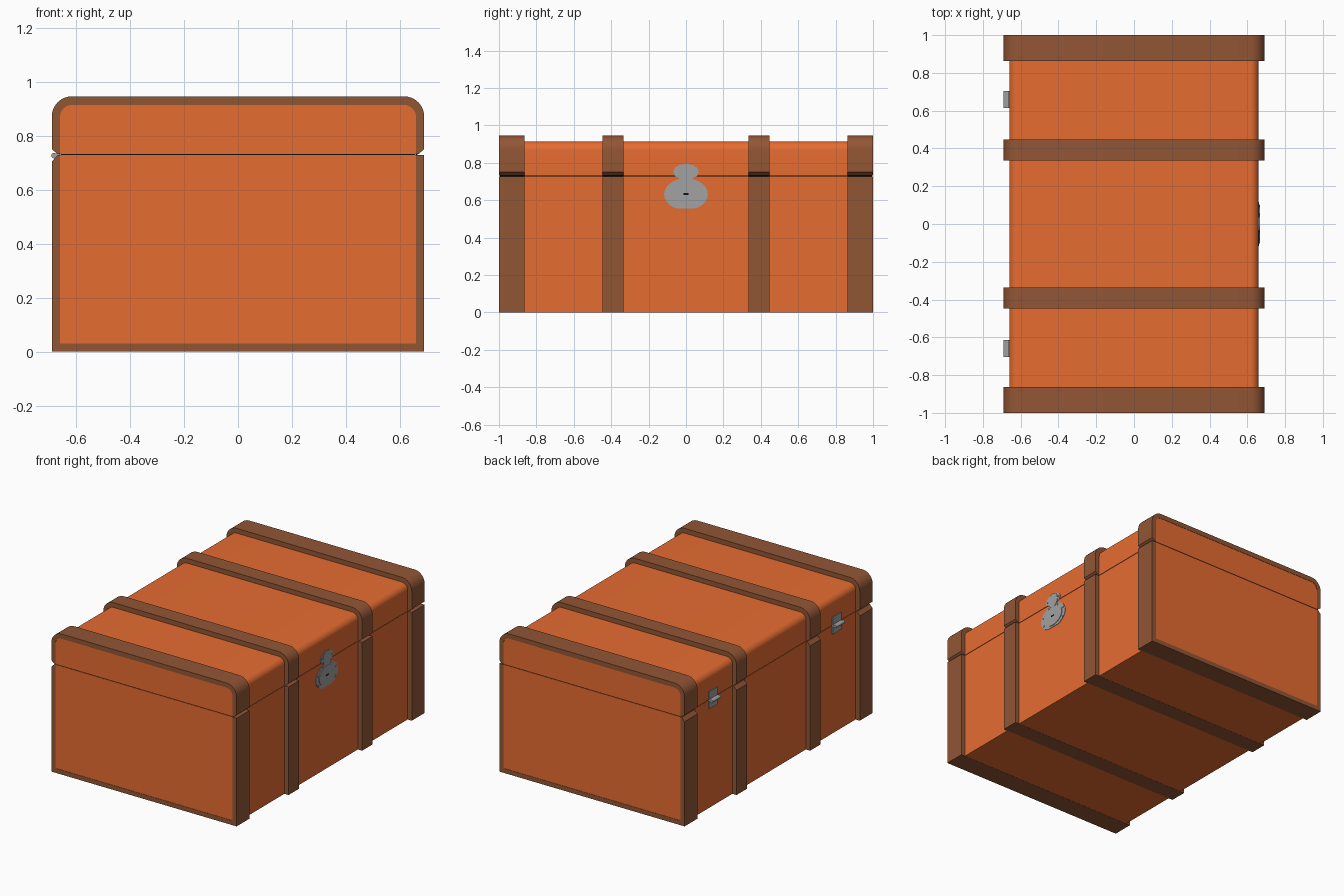
import bpy, bmesh, math
from mathutils import Matrix

cube = bpy.data.objects.get("Cube")
if cube:
    bpy.data.objects.remove(cube, do_unlink=True)


def material(name, rgb):
    m = bpy.data.materials.new(name)
    m.use_nodes = True
    m.diffuse_color = (*rgb, 1)
    m.node_tree.nodes["Principled BSDF"].inputs["Base Color"].default_value = (*rgb, 1)
    return m


LEATHER = material("orange leather", (0.79, 0.15, 0.031))
STRAP = material("brown strap", (0.285, 0.093, 0.036))
METAL = material("grey metal", (0.36, 0.36, 0.36))
DARK = material("black gap", (0.004, 0.004, 0.004))

W, TOP, RIM, SEAM = 0.66, 0.914, 0.03, 0.73   # case half width, lid top, end frame, seam
T = 0.03                                      # strap thickness
END = 0.998                                   # case half length
GAP = 0.0018                                  # half of the seam opening


def prism(name, outline, start, end, mat, axis="y"):
    """Extrude a closed outline along y (points are x, z) or x (points are y, z)."""
    place = (lambda p, d: (p[0], d, p[1])) if axis == "y" else (lambda p, d: (d, p[0], p[1]))
    bm = bmesh.new()
    a = [bm.verts.new(place(p, start)) for p in outline]
    b = [bm.verts.new(place(p, end)) for p in outline]
    bm.faces.new(a)
    bm.faces.new(b[::-1])
    n = len(a)
    for i in range(n):
        j = (i + 1) % n
        bm.faces.new((a[i], b[i], b[j], a[j]))
    bmesh.ops.recalc_face_normals(bm, faces=bm.faces)
    return finish(name, bm, mat)


def finish(name, bm, mat):
    mesh = bpy.data.meshes.new(name)
    bm.to_mesh(mesh)
    bm.free()
    mesh.materials.append(mat)
    ob = bpy.data.objects.new(name, mesh)
    bpy.context.collection.objects.link(ob)
    bpy.ops.object.select_all(action="DESELECT")
    ob.select_set(True)
    bpy.context.view_layer.objects.active = ob
    bpy.ops.object.shade_smooth_by_angle(angle=math.radians(35))
    return ob


def box(name, lo, hi, mat):
    corners = [(lo[0], lo[2]), (hi[0], lo[2]), (hi[0], hi[2]), (lo[0], hi[2])]
    return prism(name, corners, lo[1], hi[1], mat)


def rod(name, center, radius, length, axis, mat, sides=12):
    bm = bmesh.new()
    turn = Matrix.Rotation(math.pi / 2, 4, "Y" if axis == "x" else "X")
    bmesh.ops.create_cone(bm, cap_ends=True, segments=sides, radius1=radius, radius2=radius,
                          depth=length, matrix=Matrix.Translation(center) @ turn)
    return finish(name, bm, mat)


def arch(half, top, radius, steps=8):
    """Rounded upper corners, running from +x over to -x."""
    right = []
    for i in range(steps + 1):
        t = math.pi / 2 * i / steps
        right.append((half - radius + radius * math.cos(t), top - radius + radius * math.sin(t)))
    return right + [(-x, z) for x, z in reversed(right)]


def oval(ry, rz, cz, floor, sides=32):
    pts = []
    for i in range(sides):
        t = math.tau * i / sides
        pts.append((ry * math.cos(t), max(floor, cz + rz * math.sin(t))))
    return pts


# Case: lower box, floor level with the straps, rounded lid and the dark seam
box("case_base", (-W, -END, RIM), (W, END, SEAM - GAP), LEATHER)
box("case_floor", (-W, -0.9, 0.001), (W, 0.9, RIM), LEATHER)
lid = [(W, SEAM + GAP)] + arch(W, TOP, 0.045) + [(-W, SEAM + GAP)]
prism("case_lid", lid, -END, END, LEATHER)
inset = 0.003
box("seam_core", (inset - W, inset - END, SEAM - 0.02), (W - inset, END - inset, SEAM + 0.02), DARK)

# Straps: a lid hoop and a base hoop for each, notched at the seam
outer, notch = W + T, W + 0.008
lid_hoop = ([(W, SEAM + GAP), (notch, SEAM + GAP), (outer, SEAM + 0.02)]
            + arch(outer, TOP + T + 0.002, 0.075)
            + [(-outer, SEAM + 0.02), (-notch, SEAM + GAP), (-W, SEAM + GAP)]
            + arch(W, TOP, 0.045)[::-1])
base_hoop = [(outer, SEAM - GAP), (outer, 0), (-outer, 0), (-outer, SEAM - 0.025),
             (-notch, SEAM - GAP), (-W, SEAM - GAP), (-W, RIM), (W, RIM), (W, SEAM - GAP)]
for side, s in (("front", -1), ("back", 1)):
    for kind, near, far in (("end", 0.863, 1.0), ("middle", 0.335, 0.447)):
        prism(f"{side}_{kind}_strap_lid", lid_hoop, s * near, s * far, STRAP)
        prism(f"{side}_{kind}_strap_base", base_hoop, s * near, s * far, STRAP)

# Lock: base plate, raised centre, hasp with neck, keyhole and rivets
prism("lock_plate", oval(0.117, 0.085, 0.632, 0.556), W, W + 0.003, METAL, "x")
prism("lock_centre", oval(0.088, 0.066, 0.632, 0.565), W, W + 0.007, METAL, "x")
prism("hasp_plate", oval(0.068, 0.042, 0.752, 0.725), W, W + 0.003, METAL, "x")
prism("hasp_neck", oval(0.045, 0.05, 0.745, 0.68), W, W + 0.006, METAL, "x")
box("keyhole", (W, -0.014, 0.629), (W + 0.008, 0.014, 0.638), DARK)
for i in range(6):
    t = math.radians(-30 + 48 * i)
    rod("lock_rivet", (W + 0.004, 0.102 * math.cos(t), 0.632 + 0.075 * math.sin(t)),
        0.006, 0.005, "x", METAL, 8)
for y, z in ((-0.052, 0.752), (0, 0.782), (0.052, 0.752)):
    rod("hasp_rivet", (W + 0.004, y, z), 0.005, 0.005, "x", METAL, 8)

# Hinges: two leaves, a folded flange and a barrel
for side, y in (("front", -0.658), ("back", 0.658)):
    h = 0.045
    box(f"{side}_hinge_lid_leaf", (-W - 0.005, y - h, SEAM + GAP), (-W, y + h, SEAM + 0.055), METAL)
    box(f"{side}_hinge_base_leaf", (-W - 0.005, y - h, SEAM - 0.06), (-W, y + h, SEAM - GAP), METAL)
    box(f"{side}_hinge_flange", (-W - 0.024, y - h, SEAM - 0.009), (-W, y + h, SEAM + 0.004), METAL)
    rod(f"{side}_hinge_barrel", (-W - 0.022, y, SEAM - 0.004), 0.01, 2 * h, "y", METAL)
